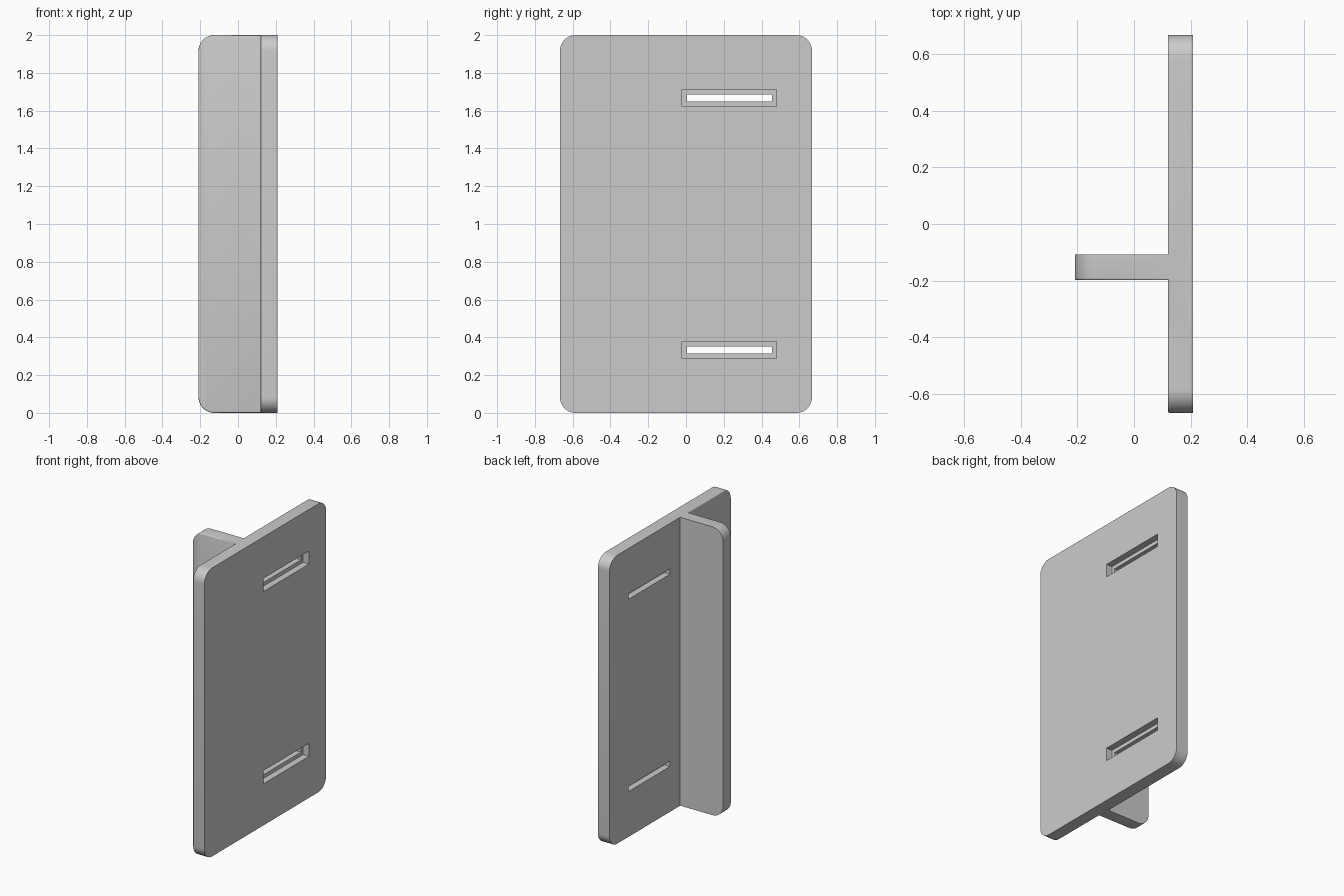
import bpy, bmesh

if "Cube" in bpy.data.objects:
    bpy.data.objects.remove(bpy.data.objects["Cube"])

X0, XP, X1 = -0.209, 0.12, 0.209      # rib tip, plate back, plate face
YR0, YR1, Y = -0.198, -0.108, 0.667   # rib sides, plate half width
H, R, EASE = 2.0, 0.083, 0.007


def near(a, b):
    return abs(a - b) < 1e-4


def box(name, x, y, z):
    bpy.ops.mesh.primitive_cube_add(size=1, location=[sum(p) / 2 for p in (x, y, z)])
    ob = bpy.context.object
    ob.name = name
    ob.scale = [p[1] - p[0] for p in (x, y, z)]
    ob.hide_render = True
    ob.hide_set(True)
    return ob


# T-shaped section pulled upward: plate and rib in one piece
profile = [(XP, -Y), (X1, -Y), (X1, Y), (XP, Y),
           (XP, YR1), (X0, YR1), (X0, YR0), (XP, YR0)]
bm = bmesh.new()
base = bm.faces.new([bm.verts.new((x, y, 0)) for x, y in profile])
ext = bmesh.ops.extrude_face_region(bm, geom=[base])["geom"]
bmesh.ops.translate(bm, vec=(0, 0, H), verts=[g for g in ext if isinstance(g, bmesh.types.BMVert)])
bmesh.ops.recalc_face_normals(bm, faces=bm.faces)

# Large rounded corners of the plate and the rib
corners = []
for e in bm.edges:
    a, b = (v.co for v in e.verts)
    if near(a.z, b.z) and ((near(abs(a.y), Y) and near(a.y, b.y)) or (near(a.x, X0) and near(b.x, X0))):
        corners.append(e)
bmesh.ops.bevel(bm, geom=corners, offset=R, segments=10, profile=0.5,
                affect='EDGES', clamp_overlap=False)

# Small eased rim around the two faces of the front channel
bm.normal_update()
channel = {f for f in bm.faces
           if all(near(v.co.y, YR0) for v in f.verts)
           or all(near(v.co.x, XP) and v.co.y < YR0 + 1e-4 for v in f.verts)}
rim = [e for e in bm.edges if sum(f in channel for f in e.link_faces) == 1]
bmesh.ops.bevel(bm, geom=rim, offset=EASE, segments=3, profile=0.5,
                affect='EDGES', clamp_overlap=False)
bmesh.ops.recalc_face_normals(bm, faces=bm.faces)

mesh = bpy.data.meshes.new("slotted_plate")
bm.to_mesh(mesh)
bm.free()
plate = bpy.data.objects.new("slotted_plate", mesh)
bpy.context.collection.objects.link(plate)

# Stepped strap slots: shallow recess in the face, narrower slot right through
for z in (H / 6, H * 5 / 6):
    for name, x0, hy, hz in (("recess_cutter", 0.164, 0.25, 0.045), ("slot_cutter", 0.05, 0.226, 0.019)):
        cutter = box(name, (x0, 0.3), (0.23 - hy, 0.23 + hy), (z - hz, z + hz))
        mod = plate.modifiers.new(name, 'BOOLEAN')
        mod.object = cutter
        mod.operation = 'DIFFERENCE'
        mod.solver = 'EXACT'

bpy.ops.object.select_all(action='DESELECT')
plate.select_set(True)
bpy.context.view_layer.objects.active = plate
bpy.ops.object.shade_smooth_by_angle(angle=0.6)
